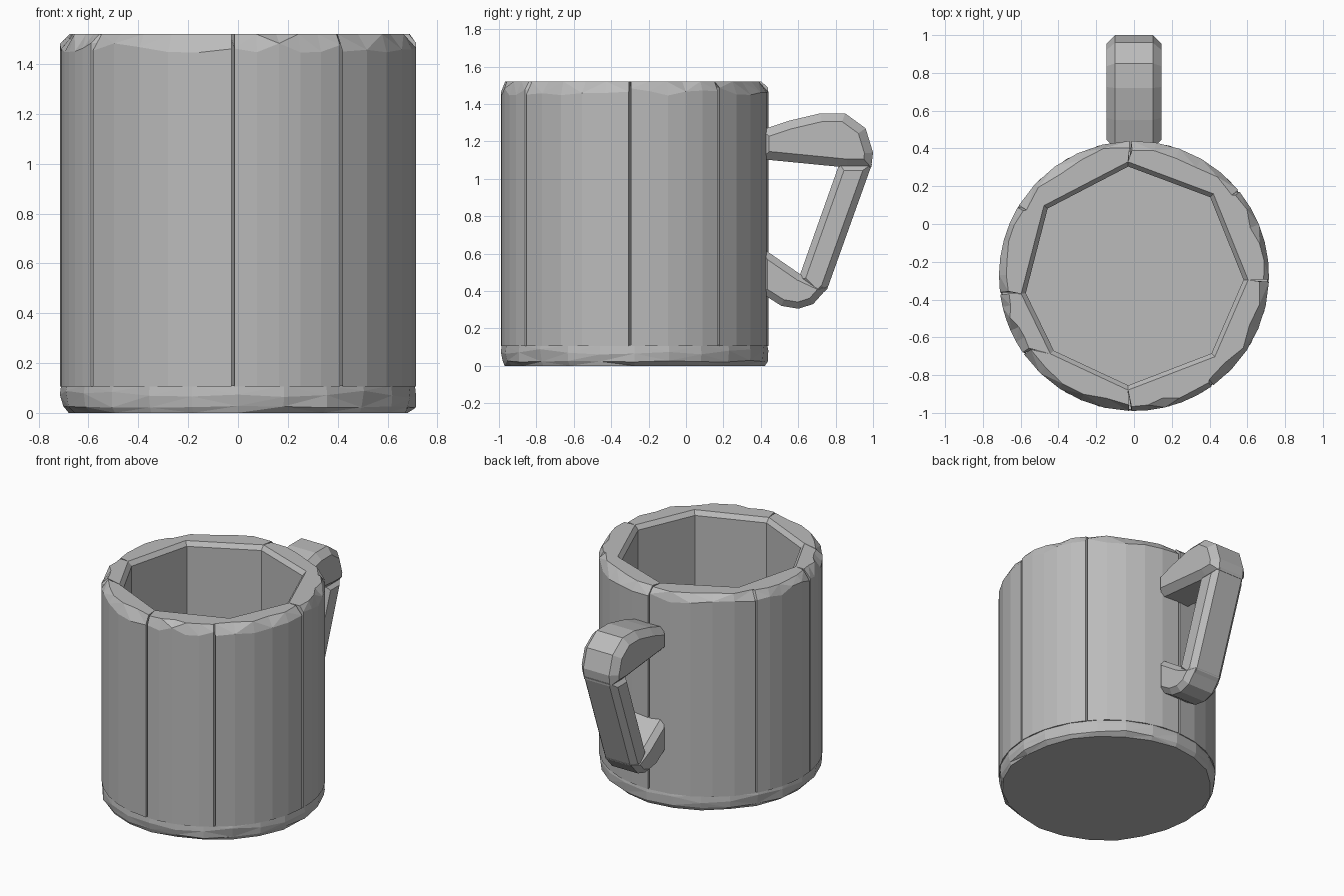
import bpy, bmesh, random
from math import radians, cos, sin, tau

random.seed(4)
CY = -0.275          # centre of the cup along y
HEIGHT = 1.52
BASE_TOP = 0.11
R = 0.715

if "Cube" in bpy.data.objects:
    bpy.data.objects.remove(bpy.data.objects["Cube"])

grey = bpy.data.materials.new("plain grey")
grey.use_nodes = True
GREY = (0.5, 0.5, 0.5, 1)
grey.diffuse_color = GREY
grey.node_tree.nodes["Principled BSDF"].inputs["Base Color"].default_value = GREY


def finish(bm, name):
    bmesh.ops.recalc_face_normals(bm, faces=bm.faces)
    mesh = bpy.data.meshes.new(name)
    bm.to_mesh(mesh)
    bm.free()
    mesh.materials.append(grey)
    obj = bpy.data.objects.new(name, mesh)
    bpy.context.collection.objects.link(obj)
    return obj


def loft(rings, name):
    """Skin a stack of equal-length rings and cap both ends."""
    bm = bmesh.new()
    rows = [[bm.verts.new(p) for p in ring] for ring in rings]
    n = len(rows[0])
    for low, high in zip(rows, rows[1:]):
        for i in range(n):
            j = (i + 1) % n
            bm.faces.new((low[i], low[j], high[j], high[i]))
    bm.faces.new(rows[0][::-1])
    bm.faces.new(rows[-1])
    bmesh.ops.triangulate(bm, faces=[f for f in bm.faces if len(f.verts) == 4])
    return finish(bm, name)


def polar(angle, r, z):
    return (r * cos(angle), CY + r * sin(angle), z)


def prism(name, profile, width, bevel):
    """Extrude a side profile (y, z) across x and chamfer its two outlines."""
    bm = bmesh.new()
    face = bm.faces.new([bm.verts.new((-width / 2, y, z)) for y, z in profile])
    out = bmesh.ops.extrude_face_region(bm, geom=[face])
    moved = [v for v in out["geom"] if isinstance(v, bmesh.types.BMVert)]
    bmesh.ops.translate(bm, verts=moved, vec=(width, 0, 0))
    bmesh.ops.recalc_face_normals(bm, faces=bm.faces)
    rims = [e for e in bm.edges
            if abs(e.verts[0].co.x - e.verts[1].co.x) < 0.001]
    bmesh.ops.bevel(bm, geom=rims, offset=bevel, segments=1, affect='EDGES',
                    clamp_overlap=True)
    return finish(bm, name)


# Base disc with a chipped edge
SIDES = 24
turns = [tau * i / SIDES for i in range(SIDES)]
loft([
    [polar(a, random.uniform(0.675, 0.70), 0) for a in turns],
    [polar(a, random.uniform(0.70, R), random.uniform(0.02, 0.03)) for a in turns],
    [polar(a, R, random.uniform(0.06, 0.09)) for a in turns],
    [polar(a, R - 0.005, BASE_TOP) for a in turns],
], "base")

# Eight staves: uneven outer seams, even inner corners
outer_seams = [-2, 39, 91.5, 149, 187.5, 215, 268.4, 305.5, 358]
inner_corners = [-2, 46, 93, 142, 189, 223, 267, 315, 358]
ARC = 5
GROOVE = 0.5
for s in range(8):
    start = radians(outer_seams[s] + GROOVE)
    end = radians(outer_seams[s + 1] - GROOVE)
    arc = [start + (end - start) * i / ARC for i in range(ARC + 1)]
    corners = [radians(a) for a in (inner_corners[s + 1], inner_corners[s])]

    def ring(outer_r, inner_r, z, chip_r=0, chip_z=0):
        pts = [polar(a, outer_r - random.uniform(0, chip_r),
                     z - random.uniform(0, chip_z)) for a in arc]
        return pts + [polar(a, inner_r, z) for a in corners]

    loft([
        ring(R, 0.58, BASE_TOP - 0.005),
        ring(R, 0.58, HEIGHT - 0.03, 0, 0.045),
        ring(R - 0.02, 0.605, HEIGHT, 0.035),
    ], f"stave_{s + 1}")

# Handle: upper arm, slanted grip and lower hook
prism("handle_upper_arm",
      [(0.40, 1.26), (0.55, 1.31), (0.72, 1.35), (0.85, 1.35), (0.96, 1.27),
       (1.0, 1.14), (0.99, 1.06), (0.86, 1.06), (0.40, 1.105)], 0.29, 0.045)
prism("handle_grip",
      [(0.82, 1.08), (0.995, 1.08), (0.755, 0.41), (0.70, 0.36), (0.60, 0.46)],
      0.26, 0.035)
prism("handle_lower_hook",
      [(0.40, 0.635), (0.61, 0.49), (0.76, 0.42), (0.68, 0.33), (0.60, 0.305),
       (0.51, 0.32), (0.40, 0.39)], 0.27, 0.035)
